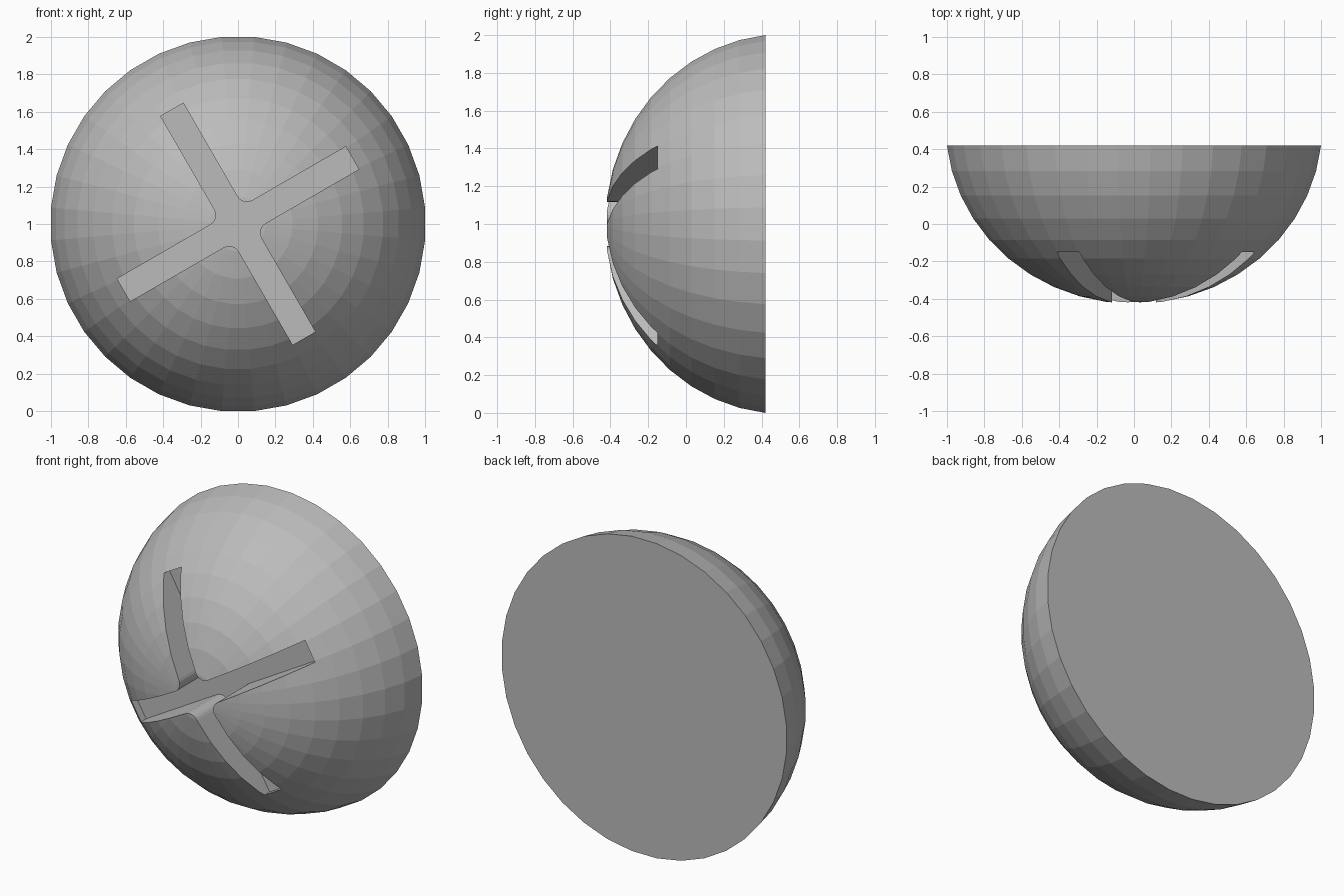
import bpy, bmesh, math
from mathutils import Matrix, Vector

cube = bpy.data.objects.get("Cube")
if cube:
    bpy.data.objects.remove(cube)

SIDES, RINGS = 36, 10
BACK, FLOOR = 0.42, -0.10
CENTRE = Vector((0, 0, 1))

grey = bpy.data.materials.new("plain grey")
grey.use_nodes = True
colour = (0.5, 0.5, 0.5, 1)
grey.diffuse_color = colour
grey.node_tree.nodes["Principled BSDF"].inputs["Base Color"].default_value = colour


def make_object(name, bm):
    bmesh.ops.recalc_face_normals(bm, faces=bm.faces)
    mesh = bpy.data.meshes.new(name)
    bm.to_mesh(mesh)
    bm.free()
    mesh.materials.append(grey)
    obj = bpy.data.objects.new(name, mesh)
    bpy.context.collection.objects.link(obj)
    return obj


# Domed head: rings of a shallow ellipsoid cap, closed by a flat back
bm = bmesh.new()
radius, depth, middle = 1.006, 0.949, 0.522
rim_angle = math.acos((middle - BACK) / depth)
grow = 1 / math.cos(math.pi / SIDES)
pole = bm.verts.new((0, middle - depth, 1))
previous = None
for i in range(1, RINGS + 1):
    a = rim_angle * i / RINGS
    r, y = radius * math.sin(a) * grow, middle - depth * math.cos(a)
    turns = [math.tau * (j + 0.5) / SIDES for j in range(SIDES)]
    ring = [bm.verts.new((r * math.cos(t), y, 1 + r * math.sin(t))) for t in turns]
    for j in range(SIDES):
        k = (j + 1) % SIDES
        if previous:
            bm.faces.new((previous[j], previous[k], ring[k], ring[j]))
        else:
            bm.faces.new((pole, ring[k], ring[j]))
    previous = ring
bm.faces.new(previous)
dome = make_object("domed_head", bm)

# Cross-shaped cutter: four arms with filleted inner corners
half, reach, fillet = 0.07, 0.706, 0.06
outline = []
for arm in range(4):
    turn = Matrix.Rotation(math.radians(30 + 90 * arm), 2)
    points = [(reach, -half), (reach, half)]
    c = half + fillet
    for s in range(7):
        t = math.radians(270 - 15 * s)
        points.append((c + fillet * math.cos(t), c + fillet * math.sin(t)))
    outline += [turn @ Vector(p) for p in points]
bm = bmesh.new()
base = bm.faces.new([bm.verts.new((p.x, FLOOR, 1 + p.y)) for p in outline])
extruded = bmesh.ops.extrude_face_region(bm, geom=[base])
moved = [g for g in extruded["geom"] if isinstance(g, bmesh.types.BMVert)]
bmesh.ops.translate(bm, verts=moved, vec=(0, -0.6, 0))
cutter = make_object("cross_cutter", bm)

# Sink the cross slot into the dome and discard the cutter
cut = dome.modifiers.new("cross_slot", "BOOLEAN")
cut.operation, cut.solver, cut.object = "DIFFERENCE", "EXACT", cutter
bpy.context.view_layer.objects.active = dome
bpy.ops.object.modifier_apply(modifier=cut.name)
bpy.data.objects.remove(cutter)
